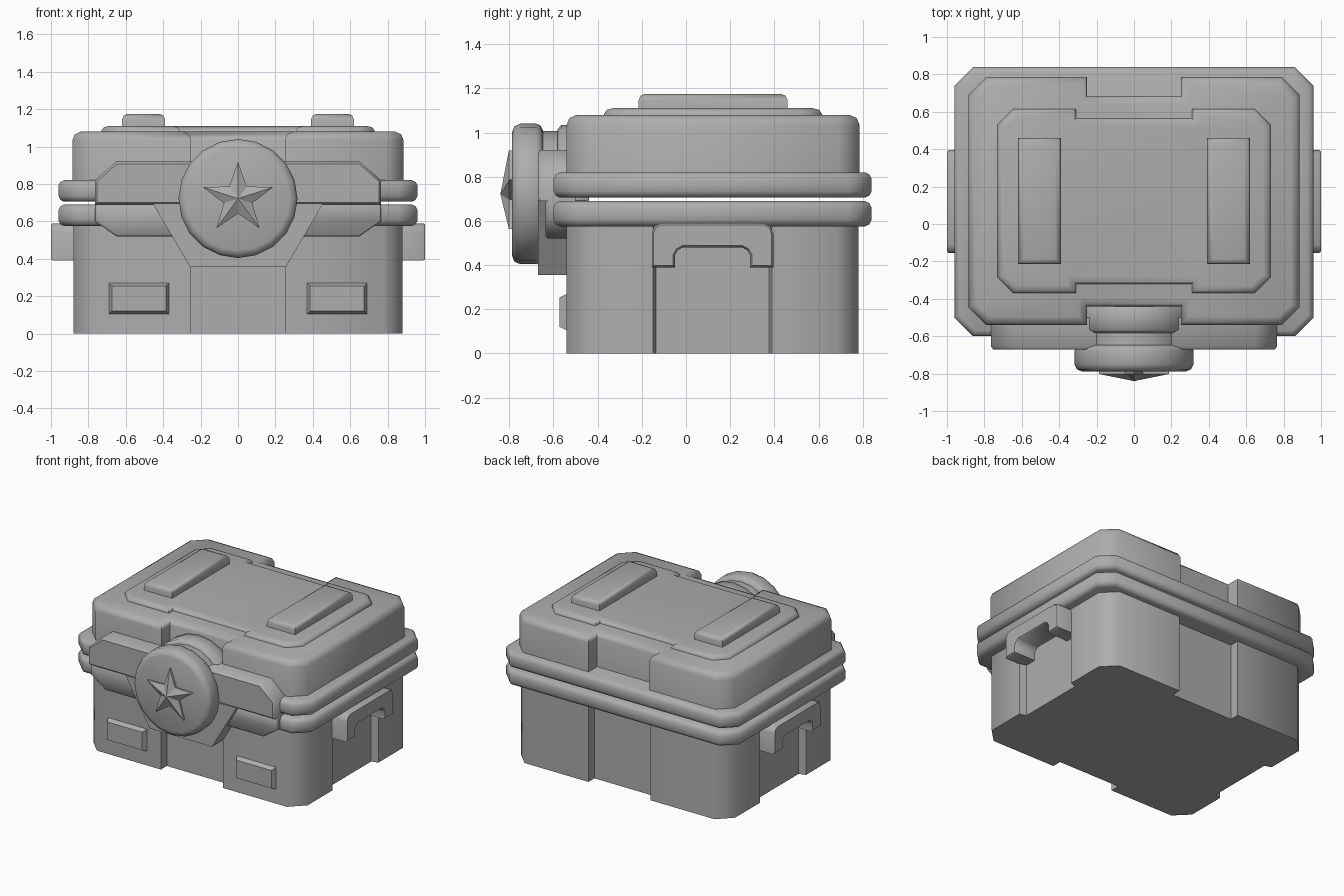
import bpy, bmesh, math
from mathutils import Vector

if "Cube" in bpy.data.objects:
    bpy.data.objects.remove(bpy.data.objects["Cube"])

grey = bpy.data.materials.new("plain_grey")
grey.diffuse_color = (0.42, 0.42, 0.42, 1)
grey.use_nodes = True
grey.node_tree.nodes["Principled BSDF"].inputs["Base Color"].default_value = grey.diffuse_color


def inset(pts, d):
    """Offset a counter-clockwise outline inwards with mitred corners."""
    out = []
    for i, p in enumerate(pts):
        e0 = (p - pts[i - 1]).normalized()
        e1 = (pts[(i + 1) % len(pts)] - p).normalized()
        n0, n1 = Vector((-e0.y, e0.x)), Vector((-e1.y, e1.x))
        out.append(p + (n0 + n1) * (d / max(1 + n0.dot(n1), 0.3)))
    return out


def loft(name, pts, axis, levels, apex=None, angle=50):
    """Stack inset copies of an outline along an axis; levels = (depth, inset)."""
    pts = [Vector(p) for p in pts]
    n = len(pts)
    area = sum(pts[i - 1].x * pts[i].y - pts[i].x * pts[i - 1].y for i in range(n))
    if area < 0:
        pts.reverse()
    place = {'X': lambda p, d: (d, p[0], p[1]),
             'Y': lambda p, d: (p[0], d, p[1]),
             'Z': lambda p, d: (p[0], p[1], d)}[axis]
    bm = bmesh.new()
    rings = [[bm.verts.new(place(p, d)) for p in inset(pts, k)] for d, k in levels]
    for a, b in zip(rings, rings[1:]):
        for i in range(n):
            bm.faces.new((a[i - 1], a[i], b[i], b[i - 1]))
    bm.faces.new(rings[0])
    if apex:
        tip = bm.verts.new(apex)
        for i in range(n):
            bm.faces.new((rings[-1][i - 1], rings[-1][i], tip))
    else:
        bm.faces.new(rings[-1])
    bmesh.ops.recalc_face_normals(bm, faces=bm.faces)
    mesh = bpy.data.meshes.new(name)
    bm.to_mesh(mesh)
    bm.free()
    mesh.materials.append(grey)
    mesh.shade_smooth()
    mesh.set_sharp_from_angle(angle=math.radians(angle))
    ob = bpy.data.objects.new(name, mesh)
    bpy.context.collection.objects.link(ob)
    return ob


def mirrored(half):
    return half + [(-x, y) for x, y in reversed(half)]


def box_outline(x, y0, y1, c, notch=None, side=None):
    """Chamfered rectangle; notch = (half width, depth) front and back,
    side = (y start, y end, depth, taper) on both flanks."""
    half = [(x - c, y0), (x, y0 + c)]
    if side:
        a, b, d, t = side
        half += [(x, a), (x - d, a + t), (x - d, b - t), (x, b)]
    half += [(x, y1 - c), (x - c, y1)]
    if notch:
        w, d = notch
        half = [(w, y0 + d), (w, y0)] + half + [(w, y1), (w, y1 - d)]
    return mirrored(half)


def rect(u0, u1, v0, v1):
    return [(u0, v0), (u1, v0), (u1, v1), (u0, v1)]


def circle(r, cz, n=20):
    return [(r * math.sin(2 * math.pi * i / n), cz + r * math.cos(2 * math.pi * i / n))
            for i in range(n)]


# Lower box with recessed middle on each wall
loft("body", box_outline(0.88, -0.54, 0.78, 0.1, (0.255, 0.07), (-0.15, 0.39, 0.05, 0.015)),
     'Z', [(0, 0), (0.685, 0)])

# Rounded rims either side of the opening
for name, z in (("lower_rim", 0.575), ("upper_rim", 0.705)):
    loft(name, box_outline(0.96, -0.60, 0.84, 0.1), 'Z',
         [(z, 0.03), (z + 0.01, 0.01), (z + 0.03, 0), (z + 0.085, 0),
          (z + 0.105, 0.01), (z + 0.115, 0.03)])

# Lid with front and back notches, and its raised top panel
loft("lid", box_outline(0.885, -0.54, 0.785, 0.095, (0.25, 0.1)), 'Z',
     [(0.71, 0), (1.035, 0), (1.065, 0.012), (1.08, 0.045)])
loft("top_panel", box_outline(0.73, -0.37, 0.615, 0.085, (0.31, 0.05)), 'Z',
     [(1.05, 0), (1.085, 0), (1.103, 0.012), (1.11, 0.04)])

for s, tag in ((-1, "left"), (1, "right")):
    # Ribs on the top panel
    loft(tag + "_rib", rect(s * 0.505 - 0.115, s * 0.505 + 0.115, -0.215, 0.46), 'Z',
         [(1.09, 0), (1.145, 0), (1.167, 0.01), (1.175, 0.03)])
    # Small tapered plates on the front
    loft(tag + "_front_plate", rect(s * 0.53 - 0.16, s * 0.53 + 0.16, 0.105, 0.27), 'Y',
         [(-0.53, 0), (-0.54, 0), (-0.572, 0.016)], angle=20)
    # Arched side handles
    mid = 0.12
    arch = [(0.17, 0.39), (0.17, 0.445), (0.158, 0.467), (0.135, 0.48)]
    outer = [(0.275, 0.39), (0.275, 0.545), (0.262, 0.577), (0.23, 0.59)]
    outline = ([(mid + u, v) for u, v in outer] + [(mid - u, v) for u, v in reversed(outer)]
               + [(mid - u, v) for u, v in arch] + [(mid + u, v) for u, v in reversed(arch)])
    loft(tag + "_handle", outline, 'X',
         [(s * 0.82, 0), (s * 0.99, 0), (s * 1.0, 0.008)])

# Front clasp: wide upper and lower bands plus tapering latch
loft("clasp_upper", mirrored([(0.765, 0.69), (0.765, 0.82), (0.65, 0.92)]), 'Y',
     [(-0.5, 0), (-0.655, 0), (-0.67, 0.012)])
loft("clasp_lower", mirrored([(0.65, 0.52), (0.765, 0.6), (0.765, 0.69)]), 'Y',
     [(-0.5, 0), (-0.625, 0), (-0.635, 0.01)])
loft("latch", mirrored([(0.255, 0.355), (0.455, 0.695)]), 'Y',
     [(-0.45, 0), (-0.67, 0)])

# Round lock: back ring, hub and front disc
CZ = 0.722
loft("lock_ring", circle(0.312, CZ), 'Y',
     [(-0.44, 0.012), (-0.455, 0), (-0.565, 0), (-0.582, 0.02)])
loft("lock_hub", circle(0.285, CZ), 'Y', [(-0.5, 0), (-0.68, 0)])
loft("lock_disc", circle(0.318, CZ), 'Y',
     [(-0.648, 0.03), (-0.658, 0.008), (-0.678, 0), (-0.75, 0),
      (-0.777, 0.012), (-0.788, 0.04)])

# Faceted star
star = []
for i in range(10):
    r, a = (0.08 if i % 2 else 0.196), math.pi * i / 5
    star.append((r * math.sin(a), CZ + r * math.cos(a)))
loft("star", star, 'Y', [(-0.78, 0), (-0.802, 0)], apex=(0, -0.84, CZ), angle=5)
